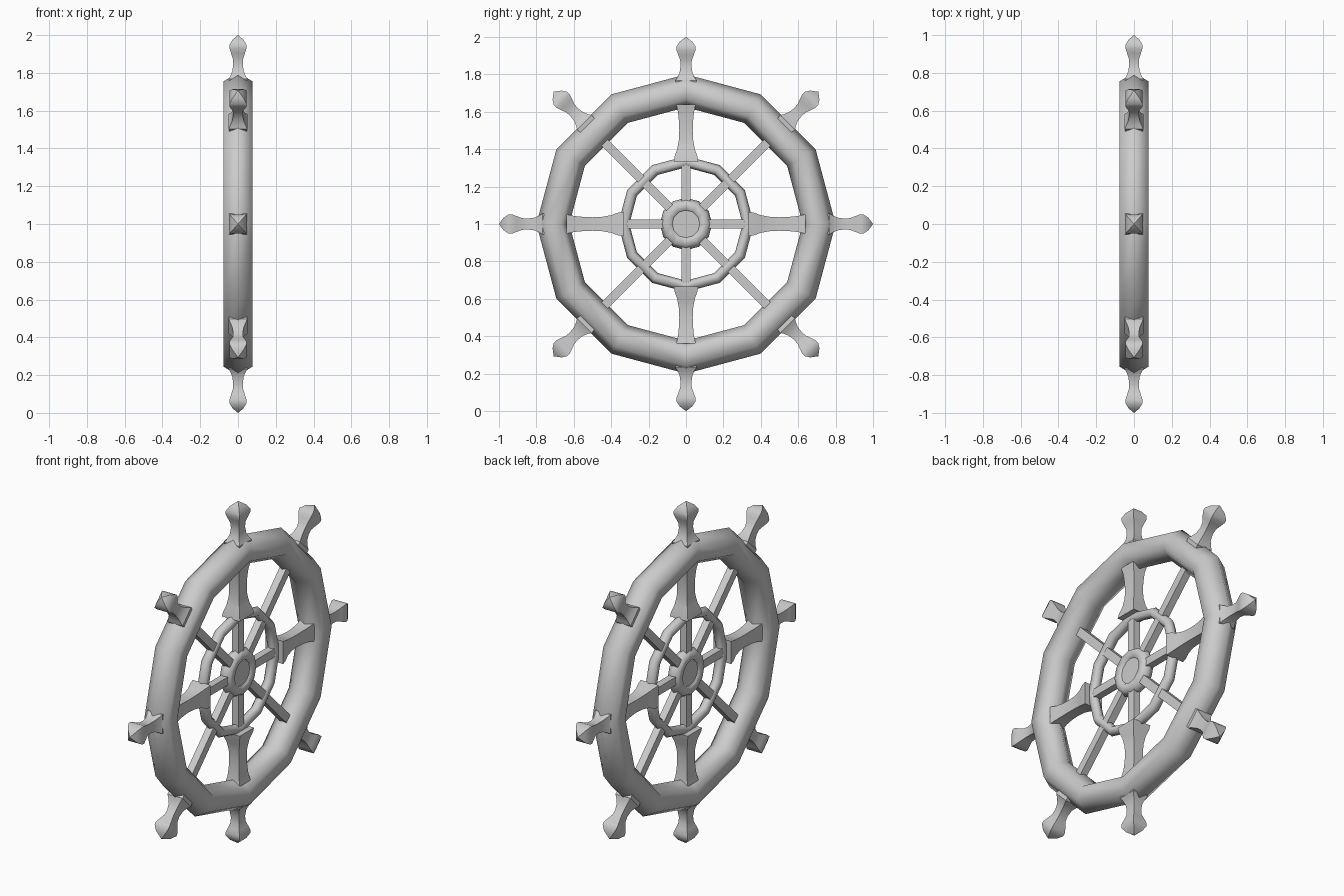
import bpy, bmesh, math
from mathutils import Matrix

if "Cube" in bpy.data.objects:
    bpy.data.objects.remove(bpy.data.objects["Cube"])

CENTRE = Matrix.Translation((0, 0, 1))


def finish(name, bm, matrix, angle):
    bmesh.ops.recalc_face_normals(bm, faces=bm.faces)
    me = bpy.data.meshes.new(name)
    bm.to_mesh(me)
    bm.free()
    ob = bpy.data.objects.new(name, me)
    bpy.context.collection.objects.link(ob)
    ob.matrix_world = matrix
    bpy.ops.object.select_all(action='DESELECT')
    ob.select_set(True)
    bpy.context.view_layer.objects.active = ob
    bpy.ops.object.shade_smooth_by_angle(angle=math.radians(angle))
    return ob


def ring(name, major, minor, segments=12, sides=6):
    """Low-poly ring in the YZ plane around the wheel centre."""
    bm = bmesh.new()
    loops = []
    for i in range(segments):
        a = 2 * math.pi * i / segments
        loop = []
        for j in range(sides):
            b = 2 * math.pi * j / sides
            r = major + minor * math.cos(b)
            loop.append(bm.verts.new((minor * math.sin(b), r * math.sin(a), r * math.cos(a))))
        loops.append(loop)
    for i in range(segments):
        p, q = loops[i], loops[(i + 1) % segments]
        for j in range(sides):
            k = (j + 1) % sides
            bm.faces.new((p[j], p[k], q[k], q[j]))
    return finish(name, bm, CENTRE, 65)


def square_loft(name, profile, turn):
    """Four-sided turned part along local z; profile is (radius, half width)."""
    bm = bmesh.new()
    loops = []
    for z, w in profile:
        if w == 0:
            loops.append([bm.verts.new((0, 0, z))] * 4)
        else:
            loops.append([bm.verts.new((sx * w * 0.88, sy * w, z))
                          for sx, sy in ((-1, -1), (1, -1), (1, 1), (-1, 1))])
    for p, q in zip(loops, loops[1:]):
        for j in range(4):
            k = (j + 1) % 4
            if q[0] is q[1]:
                bm.faces.new((p[j], p[k], q[0]))
            else:
                bm.faces.new((p[j], p[k], q[k], q[j]))
    bm.faces.new(loops[0])
    if loops[-1][0] is not loops[-1][1]:
        bm.faces.new(loops[-1])
    return finish(name, bm, CENTRE @ Matrix.Rotation(turn, 4, 'X'), 35)


# Rim, middle ring and hub ring
ring("outer_rim", 0.712, 0.088)
ring("middle_ring", 0.333, 0.030)
ring("hub_ring", 0.100, 0.040)

# Hub disc
bm = bmesh.new()
bmesh.ops.create_cone(bm, cap_ends=True, segments=16, radius1=0.085, radius2=0.085, depth=0.048)
finish("hub_disc", bm, CENTRE @ Matrix.Rotation(math.pi / 2, 4, 'Y'), 30)

# Straight bars running right across the wheel
for i in range(4):
    square_loft(f"spoke_bar_{i + 1}", [(-0.66, 0.024), (0.66, 0.024)], i * math.pi / 4)

# Flared sleeves on the upright and level spokes
sleeve = [(0.335, 0.066), (0.365, 0.060), (0.40, 0.047), (0.45, 0.038), (0.50, 0.036),
          (0.55, 0.038), (0.60, 0.043), (0.64, 0.052)]
for i in range(4):
    square_loft(f"spoke_sleeve_{i + 1}", sleeve, i * math.pi / 2)

# Handles around the rim
handle = [(0.72, 0.050), (0.768, 0.056), (0.785, 0.045), (0.81, 0.034), (0.845, 0.029),
          (0.875, 0.031), (0.905, 0.042), (0.93, 0.051), (0.948, 0.051), (0.975, 0.034), (1.0, 0)]
for i in range(8):
    square_loft(f"handle_{i + 1}", handle, i * math.pi / 4)
